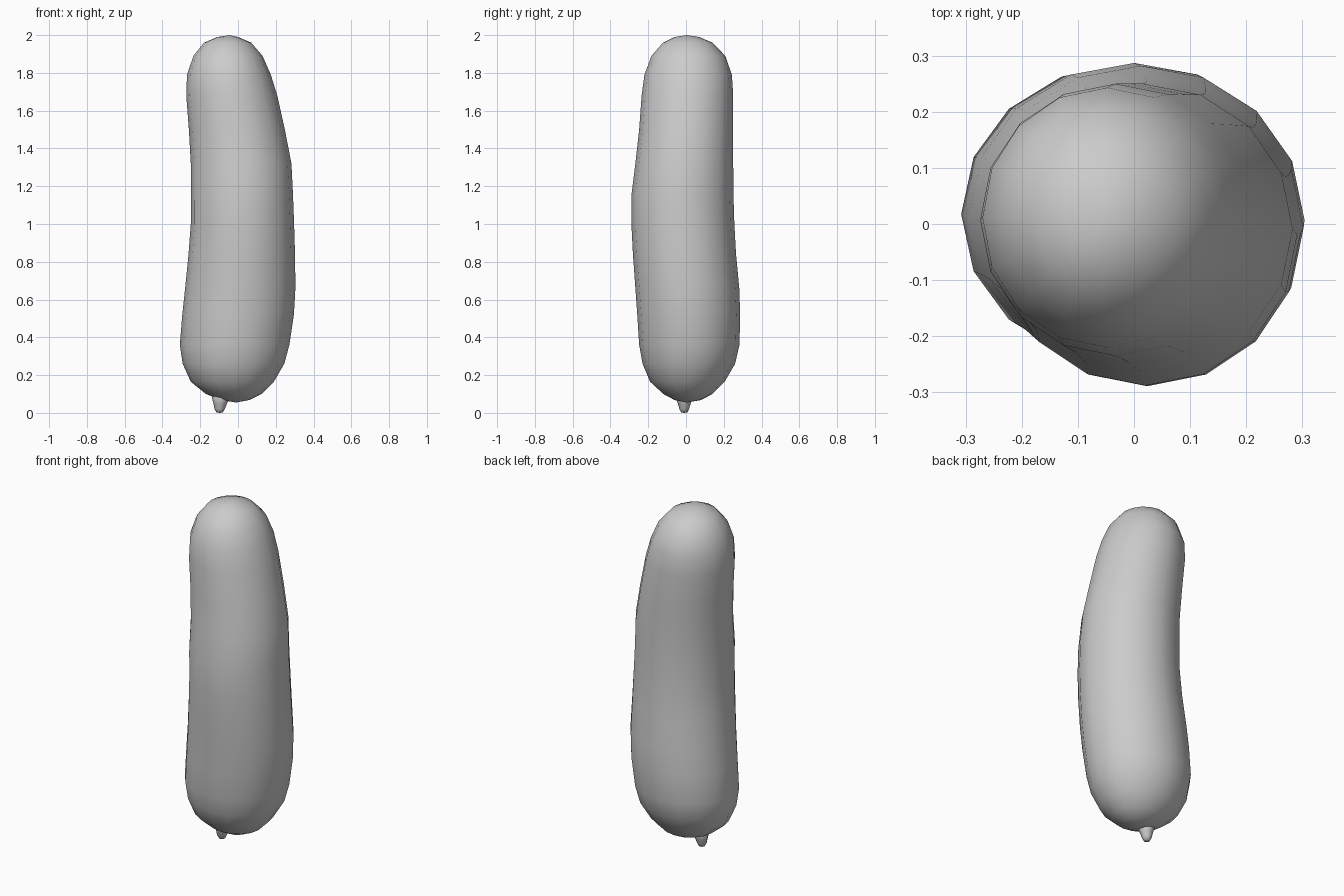
import bpy, bmesh
from math import sin, cos, pi


def loft(name, rings, bottom, top, sides):
    """Skin elliptical rings (z, xmin, xmax, ymin, ymax) between two poles."""
    bm = bmesh.new()
    loops = []
    for z, x0, x1, y0, y1 in rings:
        cx, cy, rx, ry = (x0 + x1) / 2, (y0 + y1) / 2, (x1 - x0) / 2, (y1 - y0) / 2
        loops.append([bm.verts.new((cx + rx * cos(2 * pi * i / sides),
                                    cy + ry * sin(2 * pi * i / sides), z))
                      for i in range(sides)])
    low, high = bm.verts.new(bottom), bm.verts.new(top)
    for i in range(sides):
        j = (i + 1) % sides
        for a, b in zip(loops, loops[1:]):
            bm.faces.new((a[i], a[j], b[j], b[i]))
        bm.faces.new((low, loops[0][j], loops[0][i]))
        bm.faces.new((high, loops[-1][i], loops[-1][j]))
    bmesh.ops.recalc_face_normals(bm, faces=bm.faces)
    for f in bm.faces:
        f.smooth = True
    mesh = bpy.data.meshes.new(name)
    bm.to_mesh(mesh)
    bm.free()
    obj = bpy.data.objects.new(name, mesh)
    bpy.context.collection.objects.link(obj)
    return obj


# Gently bent body
body = [
    (0.068, -0.09, 0.06, -0.06, 0.08),
    (0.10, -0.17, 0.125, -0.12, 0.14),
    (0.165, -0.25, 0.19, -0.19, 0.205),
    (0.26, -0.293, 0.245, -0.23, 0.26),
    (0.36, -0.308, 0.272, -0.248, 0.283),
    (0.52, -0.295, 0.296, -0.258, 0.287),
    (0.66, -0.28, 0.304, -0.268, 0.282),
    (0.84, -0.262, 0.302, -0.281, 0.265),
    (1.00, -0.25, 0.297, -0.289, 0.256),
    (1.16, -0.25, 0.291, -0.288, 0.251),
    (1.32, -0.25, 0.283, -0.268, 0.25),
    (1.50, -0.26, 0.248, -0.248, 0.25),
    (1.68, -0.274, 0.208, -0.235, 0.25),
    (1.79, -0.27, 0.174, -0.22, 0.243),
    (1.89, -0.236, 0.13, -0.183, 0.208),
    (1.96, -0.18, 0.07, -0.122, 0.14),
    (1.99, -0.11, 0.0, -0.06, 0.07),
]
loft("body", body, (-0.01, 0.005, 0.055), (-0.045, 0.005, 2.0), 16)

# Small stem under the body
stem = [
    (0.003, -0.114, -0.08, -0.026, 0.008),
    (0.02, -0.124, -0.07, -0.035, 0.016),
    (0.05, -0.13, -0.058, -0.043, 0.025),
    (0.08, -0.138, -0.045, -0.055, 0.035),
    (0.12, -0.12, -0.06, -0.04, 0.02),
]
loft("stem", stem, (-0.096, -0.009, 0.0), (-0.09, -0.01, 0.125), 8)
